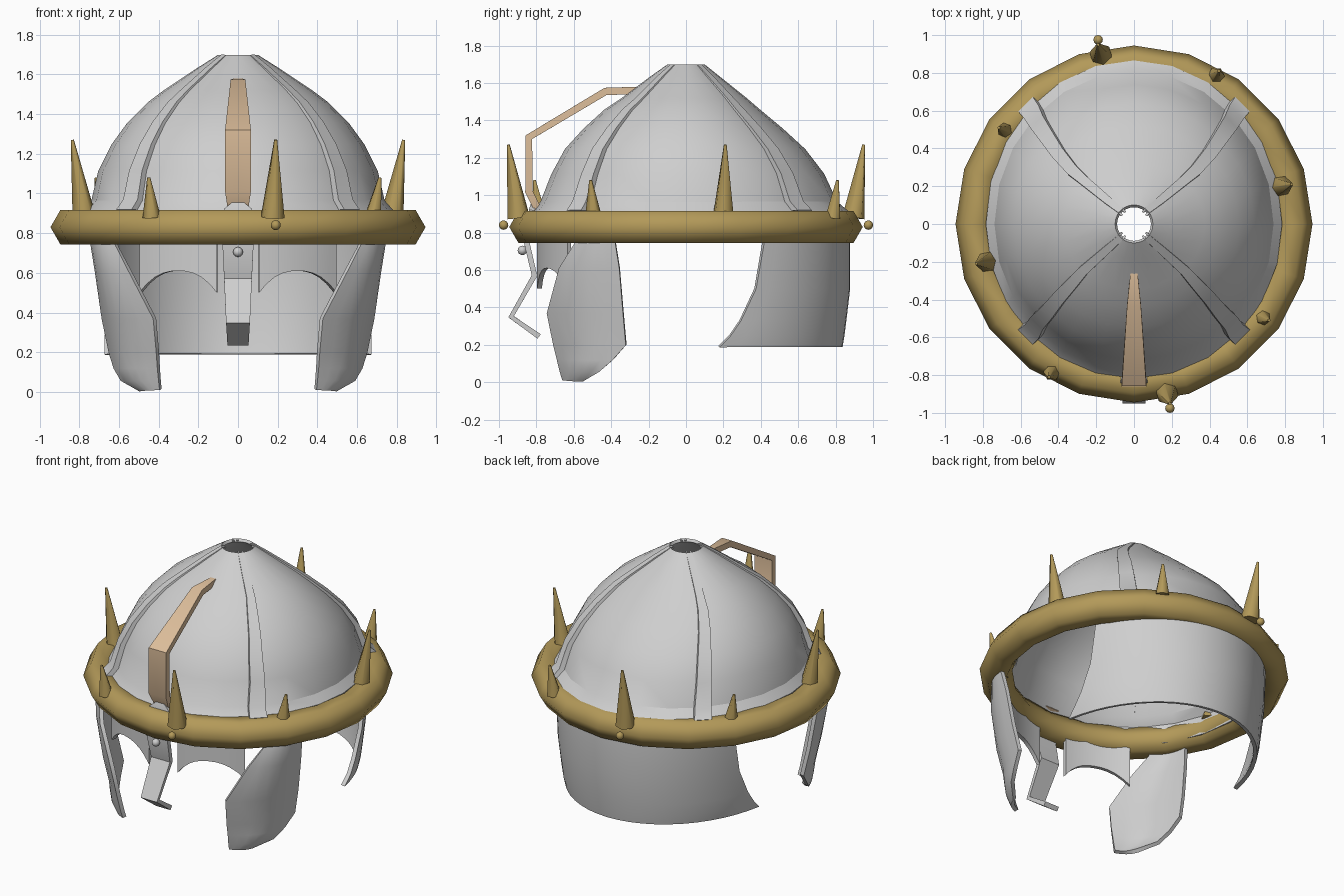
import bpy
from math import sin, cos, pi, radians
from mathutils import Vector

if "Cube" in bpy.data.objects:
    bpy.data.objects.remove(bpy.data.objects["Cube"])


def material(name, rgb):
    m = bpy.data.materials.new(name)
    m.use_nodes = True
    m.diffuse_color = (*rgb, 1)
    m.node_tree.nodes["Principled BSDF"].inputs["Base Color"].default_value = (*rgb, 1)
    return m


steel = material("pale steel", (0.62, 0.62, 0.62))
gold = material("dull gold", (0.45, 0.32, 0.10))
tan = material("tan leather", (0.73, 0.52, 0.33))


def smooth(ob, mat, angle=35):
    ob.data.materials.clear()
    ob.data.materials.append(mat)
    bpy.ops.object.select_all(action='DESELECT')
    ob.select_set(True)
    bpy.context.view_layer.objects.active = ob
    bpy.ops.object.shade_smooth_by_angle(angle=radians(angle))
    return ob


def sheet(name, rows, mat, thick=0.03, wrap=False, angle=35):
    """Plate of the given thickness through rows of points."""
    n = len(rows[0])
    verts = [p for row in rows for p in row]
    faces = []
    for r in range(len(rows) - 1):
        for c in range(n if wrap else n - 1):
            d = (c + 1) % n
            faces.append((r * n + c, (r + 1) * n + c, (r + 1) * n + d, r * n + d))
    me = bpy.data.meshes.new(name)
    me.from_pydata(verts, [], faces)
    ob = bpy.data.objects.new(name, me)
    bpy.context.collection.objects.link(ob)
    mod = ob.modifiers.new("thickness", 'SOLIDIFY')
    mod.thickness = thick
    mod.offset = 0
    bpy.context.view_layer.objects.active = ob
    ob.select_set(True)
    bpy.ops.object.modifier_apply(modifier=mod.name)
    return smooth(ob, mat, angle)


def oval(a, rx, back, front, z):
    return Vector((rx * cos(a), (back if sin(a) > 0 else front) * sin(a), z))


# Dome: height, half width, depth to the back, depth to the front
dome_rows = [(1.69, .095, .095, .095), (1.63, .19, .17, .18), (1.51, .37, .32, .34),
             (1.45, .45, .39, .43), (1.35, .55, .51, .54), (1.24, .63, .63, .64),
             (1.11, .695, .73, .71), (.96, .73, .80, .77), (.91, .775, .86, .81),
             (.78, .775, .86, .81)]
SEG = 24
sheet("dome", [[oval(2 * pi * i / SEG, rx, b, f, z) for i in range(SEG)]
               for z, rx, b, f in dome_rows], steel, 0.02, wrap=True, angle=25)

# Four ribs widening towards the rim
for k, name in enumerate(("back_left", "back_right", "front_right", "front_left")):
    a = radians(45 + 90 * k)
    out, side = Vector((cos(a), sin(a), 0)), Vector((-sin(a), cos(a), 0))
    rows = []
    for i, (z, rx, b, f) in enumerate(dome_rows[:-1]):
        w = 0.012 + 0.005 * i
        lift = 0.006 + 0.004 * min(i, 7)
        mid = oval(a, rx, b, f, z) + Vector((0, 0, 0.006))
        rows.append([mid - side * w - out * 0.02, mid - side * w + out * lift,
                     mid + side * w + out * lift, mid + side * w - out * 0.02])
    sheet("rib_" + name, rows, steel, 0.012, angle=30)

# Crown ring
bpy.ops.mesh.primitive_torus_add(major_radius=0.845, minor_radius=0.1, major_segments=20,
                                 minor_segments=6, location=(0, 0, 0.83))
ring = bpy.context.object
ring.name = "crown_ring"
smooth(ring, gold, 65)


# Spikes leaning slightly outwards
def spike(name, base, tip, radius):
    base, tip = Vector(base), Vector(tip)
    axis = tip - base
    bpy.ops.mesh.primitive_cone_add(vertices=6, radius1=radius, radius2=0.008,
                                    depth=axis.length, location=(base + tip) / 2)
    ob = bpy.context.object
    ob.name = name
    ob.rotation_euler = axis.to_track_quat('Z', 'Y').to_euler()
    smooth(ob, gold, 65)


def ball(name, loc, mat):
    bpy.ops.mesh.primitive_uv_sphere_add(segments=12, ring_count=8, radius=0.025, location=loc)
    bpy.context.object.name = name
    smooth(bpy.context.object, mat, 60)


for s, tag in ((1, "a"), (-1, "b")):
    spike("large_spike_end_" + tag, (.175 * s, -.895 * s, .88), (.19 * s, -.95 * s, 1.27), .062)
    spike("large_spike_side_" + tag, (.775 * s, .2 * s, .88), (.835 * s, .21 * s, 1.27), .06)
    spike("small_spike_end_" + tag, (.435 * s, .785 * s, .88), (.45 * s, .81 * s, 1.08), .046)
    spike("small_spike_side_" + tag, (.68 * s, -.495 * s, .88), (.715 * s, -.51 * s, 1.08), .046)
    ball("ring_stud_" + tag, (.19 * s, -.975 * s, .84), gold)


# Bent straps down the centre line: depth, height, half width
def strap(name, path, mat, thick):
    sheet(name, [[(x * w, y, z) for x in (-1, 0, 1)] for y, z, w in path], mat, thick, angle=30)


strap("crest_handle", [(-.25, 1.56, .018), (-.43, 1.555, .037), (-.84, 1.31, .065),
                       (-.84, 1.02, .066), (-.79, .92, .05)], tan, 0.04)
strap("nose_guard", [(-.815, .95, .03), (-.825, .92, .07), (-.85, .74, .078), (-.81, .57, .07),
                     (-.935, .35, .06), (-.785, .245, .053)], steel, 0.03)
ball("nose_stud", (0, -.875, .705), steel)

# Cheek guards: height, front edge x and y, back edge x and y
cheek = [(.88, .64, -.52, .74, -.39), (.735, .61, -.59, .73, -.375), (.61, .545, -.67, .71, -.355),
         (.37, .42, -.735, .675, -.335), (.2, .405, -.70, .64, -.32), (.12, .40, -.68, .615, -.39),
         (.06, .395, -.665, .58, -.46), (.012, .39, -.65, .49, -.55)]
for s, tag in ((1, "left"), (-1, "right")):
    rows = []
    for z, fx, fy, bx, by in cheek:
        f, b = Vector((fx, fy, z)), Vector((bx, by, z))
        d = b - f
        push = Vector((-d.y, d.x, 0)) * -0.13
        row = [f.lerp(b, t / 6) + push * sin(pi * t / 6) for t in range(7)]
        rows.append([(p.x * s, p.y, p.z) for p in row])
    sheet("cheek_guard_" + tag, rows, steel, 0.025, angle=40)

    # Brow plate with an arched lower edge
    cols = [i / 10 for i in range(11)]
    rows = []
    for v in (0, .5, 1):
        row = []
        for t in cols:
            x = 0.105 + 0.385 * t
            low = 0.50 + 0.11 * (1 - abs(2 * t - 1) ** 2.4)
            y = -0.79 * (1 - (x / 0.80) ** 2) ** 0.5
            row.append((s * x, y, 0.84 + (low - 0.84) * v))
        rows.append(row)
    sheet("brow_plate_" + tag, rows, steel, 0.025)

# Neck guard: height, half width, back depth, depth of the front edge
neck = [(.88, .74, .86, .43), (.73, .735, .865, .41), (.5, .72, .865, .37),
        (.33, .70, .845, .29), (.25, .69, .835, .235), (.19, .675, .825, .175)]
rows = []
for z, rx, back, edge in neck:
    c = (1 - (edge / back) ** 2) ** 0.5
    start = Vector((c, edge / back)).angle(Vector((1, 0)))
    rows.append([oval(start + (pi - 2 * start) * i / 24, rx, back, back, z) for i in range(25)])
sheet("neck_guard", rows, steel, 0.025)
